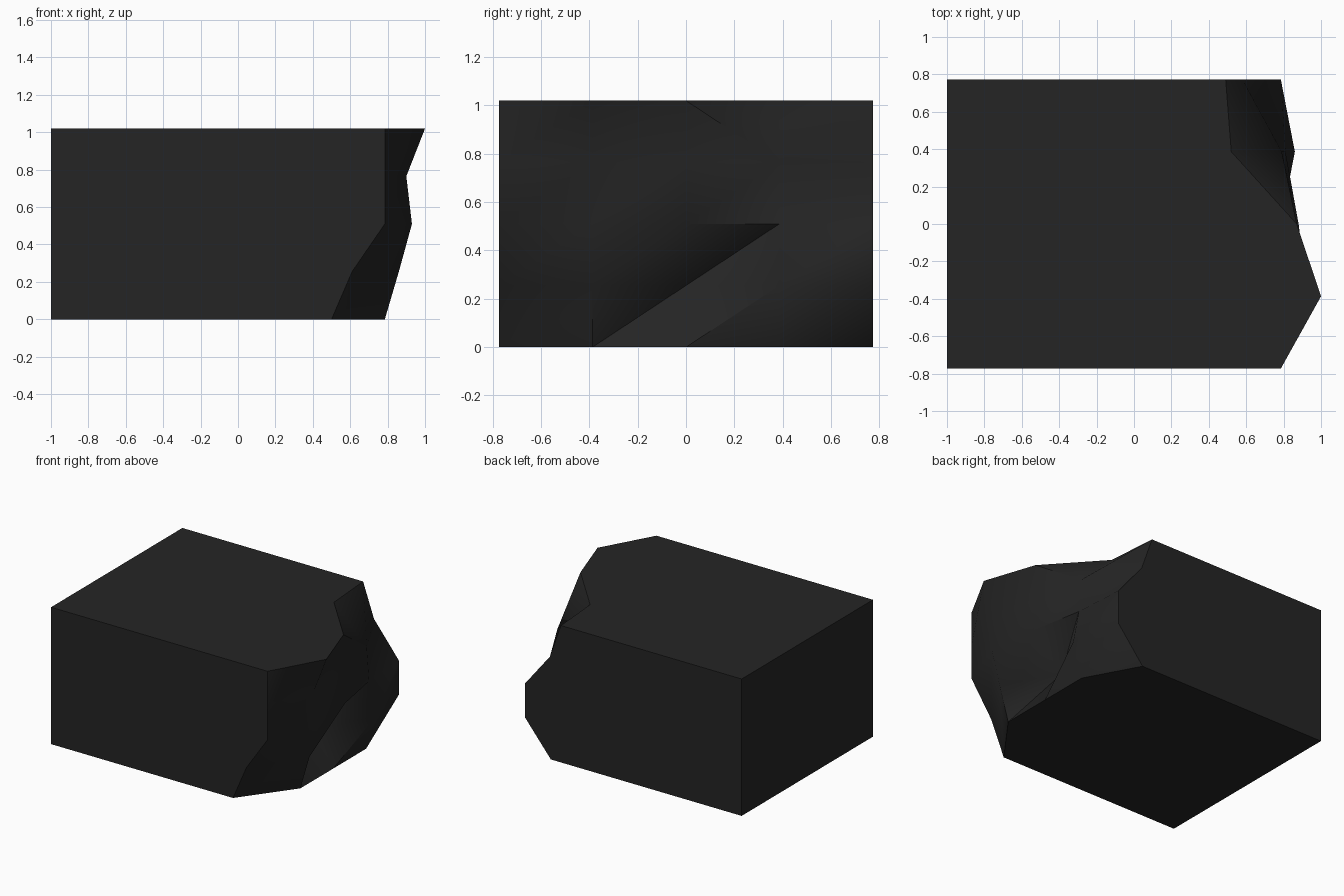
import bpy, bmesh

if "Cube" in bpy.data.objects:
    bpy.data.objects.remove(bpy.data.objects["Cube"])

W, H, N = 0.773, 1.02, 4          # half depth, height, grid cells
# depth of the rough right side: rows go bottom to top, columns front to back
ROUGH = [
    [0.50, 0.785, 0.785, 0.785, 0.573],
    [0.61, 0.86, 0.64, 0.86, 0.785],
    [0.785, 0.93, 0.88, 0.81, 0.785],
    [0.785, 0.90, 0.85, 0.79, 0.58],
    [0.785, 1.00, 0.87, 0.52, 0.49],
]

bm = bmesh.new()
# rough broken face
g = [[bm.verts.new((ROUGH[k][j], -W + 2 * W * j / N, H * k / N))
      for j in range(N + 1)] for k in range(N + 1)]
for k in range(N):
    for j in range(N):
        a, b, c, d = g[k][j], g[k][j + 1], g[k + 1][j + 1], g[k + 1][j]
        if (k, j) == (3, 2):      # chipped notch at the top edge
            bm.faces.new((a, b, d))
            bm.faces.new((b, c, d))
        else:
            bm.faces.new((a, b, c))
            bm.faces.new((a, c, d))
for f in bm.faces:
    f.smooth = True

# flat sides of the block
fl, bl, blt, flt = [bm.verts.new((-1, y, z))
                    for y, z in ((-W, 0), (W, 0), (W, H), (-W, H))]
bm.faces.new((fl, flt, blt, bl))
bm.faces.new([fl] + [r[0] for r in g] + [flt])
bm.faces.new([bl] + [r[N] for r in g] + [blt])
bm.faces.new([fl] + g[0] + [bl])
bm.faces.new([flt] + g[N] + [blt])
bmesh.ops.recalc_face_normals(bm, faces=bm.faces)

me = bpy.data.meshes.new("rock_block")
bm.to_mesh(me)
bm.free()
ob = bpy.data.objects.new("rock_block", me)
bpy.context.collection.objects.link(ob)

mat = bpy.data.materials.new("dark_stone")
mat.diffuse_color = (0.018, 0.018, 0.018, 1)
mat.use_nodes = True
mat.node_tree.nodes["Principled BSDF"].inputs["Base Color"].default_value = mat.diffuse_color
me.materials.append(mat)

bpy.context.view_layer.objects.active = ob
ob.select_set(True)
bpy.ops.object.shade_smooth_by_angle(angle=0.75)
